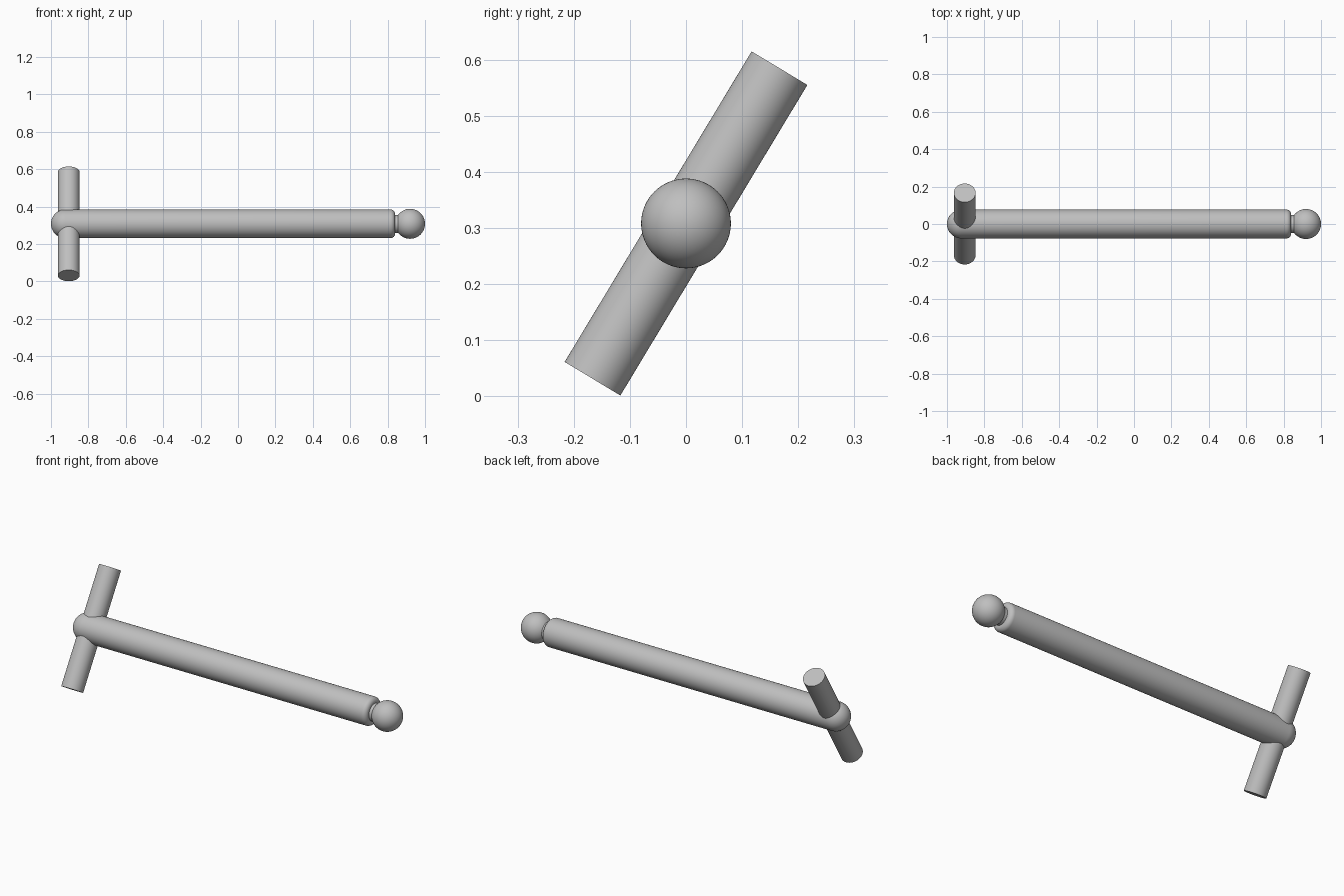
import bpy, bmesh, math
from mathutils import Matrix, Vector

if "Cube" in bpy.data.objects:
    bpy.data.objects.remove(bpy.data.objects["Cube"], do_unlink=True)

AXIS_Z = 0.308
BODY_R = 0.077
BALL_R = 0.08

grey = bpy.data.materials.new("plain grey")
grey.use_nodes = True
grey.diffuse_color = (0.52, 0.52, 0.52, 1)
grey.node_tree.nodes["Principled BSDF"].inputs["Base Color"].default_value = grey.diffuse_color


def arc(cx, cr, radius, start, end, steps):
    """Points (x, radius) along an arc, angles in degrees."""
    angles = [math.radians(start + (end - start) * i / steps) for i in range(steps + 1)]
    return [(cx + radius * math.cos(a), max(0, cr + radius * math.sin(a))) for a in angles]


def lathe(name, profile, matrix, sides=64):
    """Revolve a profile of (x, radius) points round the x axis."""
    bm = bmesh.new()
    verts = [bm.verts.new((x, 0, r)) for x, r in profile]
    edges = [bm.edges.new(pair) for pair in zip(verts, verts[1:])]
    bmesh.ops.spin(bm, geom=verts + edges, cent=(0, 0, 0), axis=(1, 0, 0),
                   angle=math.tau, steps=sides, use_duplicate=False)
    bmesh.ops.remove_doubles(bm, verts=bm.verts, dist=1e-5)
    bmesh.ops.recalc_face_normals(bm, faces=bm.faces)
    mesh = bpy.data.meshes.new(name)
    bm.to_mesh(mesh)
    bm.free()
    mesh.materials.append(grey)
    obj = bpy.data.objects.new(name, mesh)
    bpy.context.collection.objects.link(obj)
    obj.matrix_world = matrix
    bpy.ops.object.select_all(action='DESELECT')
    obj.select_set(True)
    bpy.context.view_layer.objects.active = obj
    bpy.ops.object.shade_smooth_by_angle(angle=math.radians(35))
    return obj


on_axis = Matrix.Translation((0, 0, AXIS_Z))

# Long shaft: domed left end, rounded shoulder at the other
fillet = 0.025
shaft = arc(-1 + BODY_R, 0, BODY_R, 180, 90, 16)
shaft += arc(0.84 - fillet, BODY_R - fillet, fillet, 90, 0, 8)
shaft += [(0.84, 0)]
lathe("shaft", shaft, on_axis)

# Narrow neck and ball tip
lathe("neck", [(0.82, 0), (0.82, 0.048), (0.88, 0.048), (0.88, 0)], on_axis)
lathe("ball_tip", arc(1 - BALL_R, 0, BALL_R, 180, 0, 32), on_axis)

# Tilted cross handle through the domed end
half, handle_r = 0.323, 0.058
direction = Vector((0, 0.333, 0.553))
turn = direction.to_track_quat('X', 'Z').to_matrix().to_4x4()
lathe("cross_handle", [(-half, 0), (-half, handle_r), (half, handle_r), (half, 0)],
      Matrix.Translation((-0.905, 0, AXIS_Z)) @ turn)
